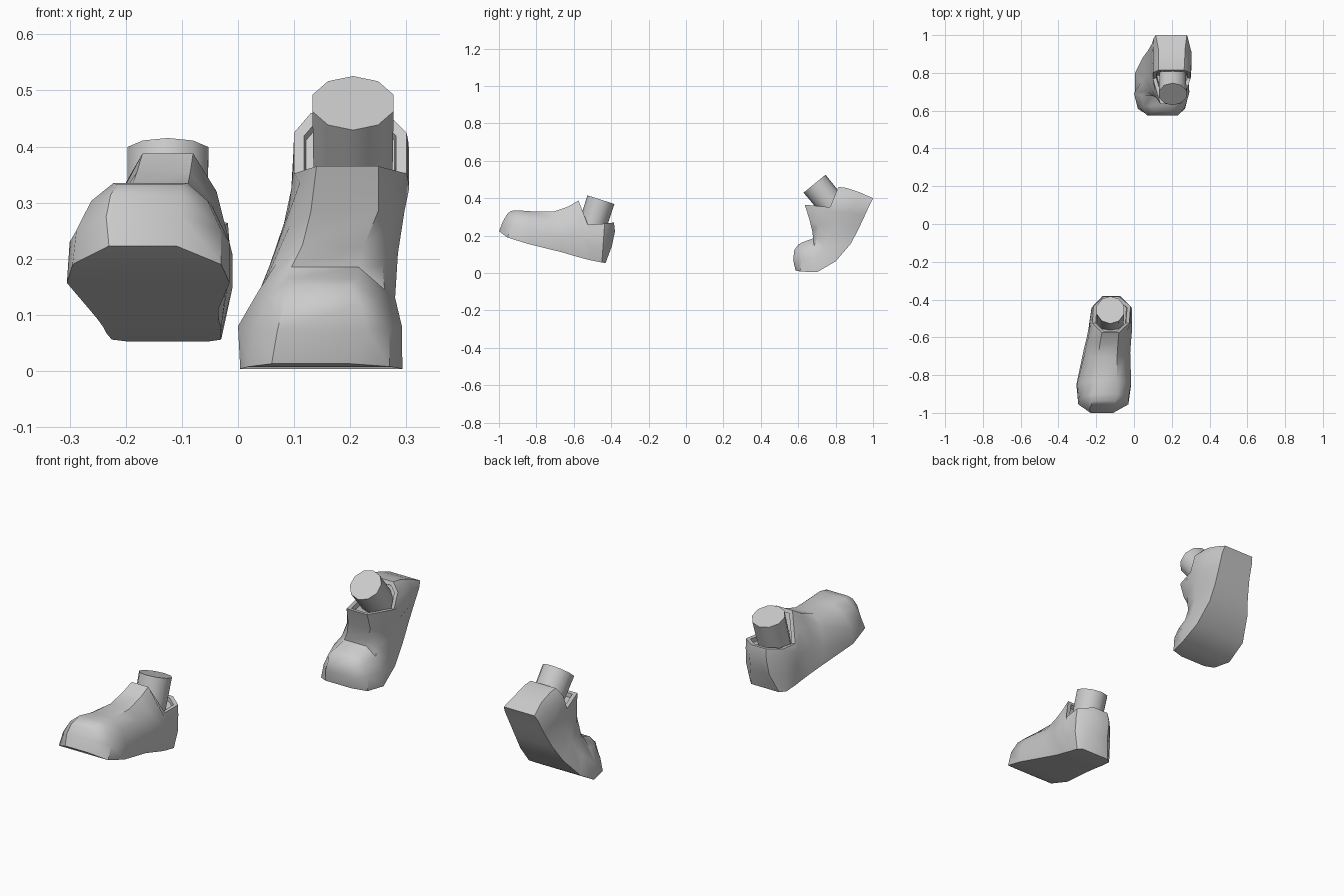
import bpy, bmesh, math
from mathutils import Vector

cube = bpy.data.objects.get("Cube")
if cube:
    bpy.data.objects.remove(cube)

grey = bpy.data.materials.new("plain grey")
grey.use_nodes = True
grey.diffuse_color = (0.6, 0.6, 0.6, 1)
grey.node_tree.nodes["Principled BSDF"].inputs["Base Color"].default_value = (0.6, 0.6, 0.6, 1)


def finish(bm, name, angle):
    bmesh.ops.recalc_face_normals(bm, faces=bm.faces)
    mesh = bpy.data.meshes.new(name)
    bm.to_mesh(mesh)
    bm.free()
    ob = bpy.data.objects.new(name, mesh)
    bpy.context.collection.objects.link(ob)
    mesh.materials.append(grey)
    bpy.ops.object.select_all(action='DESELECT')
    ob.select_set(True)
    bpy.context.view_layer.objects.active = ob
    bpy.ops.object.shade_smooth_by_angle(angle=math.radians(angle))
    return ob


def shoe(name, stations, toe_bulge, heel_bulge):
    """Loft eight-point rings from toe to heel; the last four carry the collar."""
    bm = bmesh.new()
    rings = []
    last = len(stations) - 1
    for i, (by, bz, ty, tz, s0, s1, m0, m1, t0, t1) in enumerate(stations):
        bulge = Vector(toe_bulge if i == 0 else heel_bulge if i == last else (0, 0))
        u0, u1 = m0 + (t0 - m0) * 0.4, m1 + (t1 - m1) * 0.4
        section = [(s0, 0), (m0, .42), (u0, .78), (t0, 1),
                   (t1, 1), (u1, .78), (m1, .42), (s1, 0)]
        ring = []
        for x, f in section:
            p = Vector((by, bz)).lerp(Vector((ty, tz)), f)
            if 0 < f < 1:
                p += bulge
            ring.append(bm.verts.new((x, p.x, p.y)))
        rings.append(ring)
    collar = []
    for i in range(last):
        a, b = rings[i], rings[i + 1]
        for k in range(8):
            n = (k + 1) % 8
            face = bm.faces.new((a[k], a[n], b[n], b[k]))
            if k == 3 and i >= 5:
                collar.append(face)
    # Toe and heel ends as strips across the ring
    for ring in (rings[0], rings[-1]):
        for k in range(3):
            bm.faces.new((ring[k], ring[k + 1], ring[6 - k], ring[7 - k]))
    bmesh.ops.recalc_face_normals(bm, faces=bm.faces)
    # Padded rim, then the recess that the ankle sits in
    bmesh.ops.inset_region(bm, faces=collar, thickness=0.018, use_even_offset=True)
    bmesh.ops.inset_region(bm, faces=collar, thickness=0.003, depth=-0.02, use_even_offset=True)
    return finish(bm, name, 42)


def ankle(name, top, axis, radius, length):
    """Ten-sided stump whose top disc is centred on top."""
    bm = bmesh.new()
    bmesh.ops.create_cone(bm, cap_ends=True, segments=10, radius1=radius * 0.97,
                          radius2=radius, depth=length)
    axis = Vector(axis).normalized()
    turn = Vector((0, 0, 1)).rotation_difference(axis).to_matrix()
    bmesh.ops.rotate(bm, verts=bm.verts, matrix=turn)
    bmesh.ops.translate(bm, verts=bm.verts, vec=Vector(top) - axis * length / 2)
    return finish(bm, name, 50)


# Each station: sole y, z; top y, z; then x range of sole, side and top
front_stations = [
    (-1.0, .223, -.937, .332, -.23, -.11, -.235, -.10, -.215, -.10),
    (-.955, .190, -.90, .335, -.295, -.03, -.288, -.03, -.222, -.09),
    (-.85, .157, -.83, .330, -.305, -.015, -.30, -.015, -.20, -.09),
    (-.66, .110, -.71, .328, -.265, -.035, -.26, -.02, -.19, -.09),
    (-.60, .092, -.63, .355, -.25, -.035, -.245, -.015, -.18, -.085),
    (-.55, .078, -.575, .388, -.24, -.03, -.235, -.01, -.17, -.08),
    (-.51, .068, -.525, .258, -.235, -.03, -.235, -.01, -.22, -.025),
    (-.45, .056, -.435, .264, -.225, -.03, -.225, -.012, -.215, -.018),
    (-.43, .053, -.385, .270, -.20, -.05, -.17, -.07, -.16, -.08),
]
back_stations = [
    (.585, .013, .60, .152, .06, .20, .07, .23, .10, .20),
    (.61, .008, .625, .165, .02, .27, .03, .27, .09, .215),
    (.70, .004, .68, .185, .004, .293, .0, .292, .095, .215),
    (.80, .062, .675, .225, .006, .285, .035, .28, .115, .225),
    (.88, .155, .66, .285, .045, .275, .065, .285, .13, .25),
    (.92, .230, .635, .365, .075, .275, .09, .297, .14, .25),
    (.955, .305, .77, .352, .095, .28, .095, .305, .10, .30),
    (.985, .370, .80, .425, .105, .285, .10, .305, .10, .30),
    (1.0, .400, .815, .460, .115, .28, .13, .27, .13, .265),
]
shoe("front_shoe", front_stations, (-.006, .006), (.015, 0))
shoe("back_shoe", back_stations, (-.018, 0), (.002, .008))

ankle("front_ankle", (-.125, -.455, .392), (0, .306, .95), .076, .17)
ankle("back_ankle", (.205, .6875, .4775), (0, -.63, .77), .076, .17)
